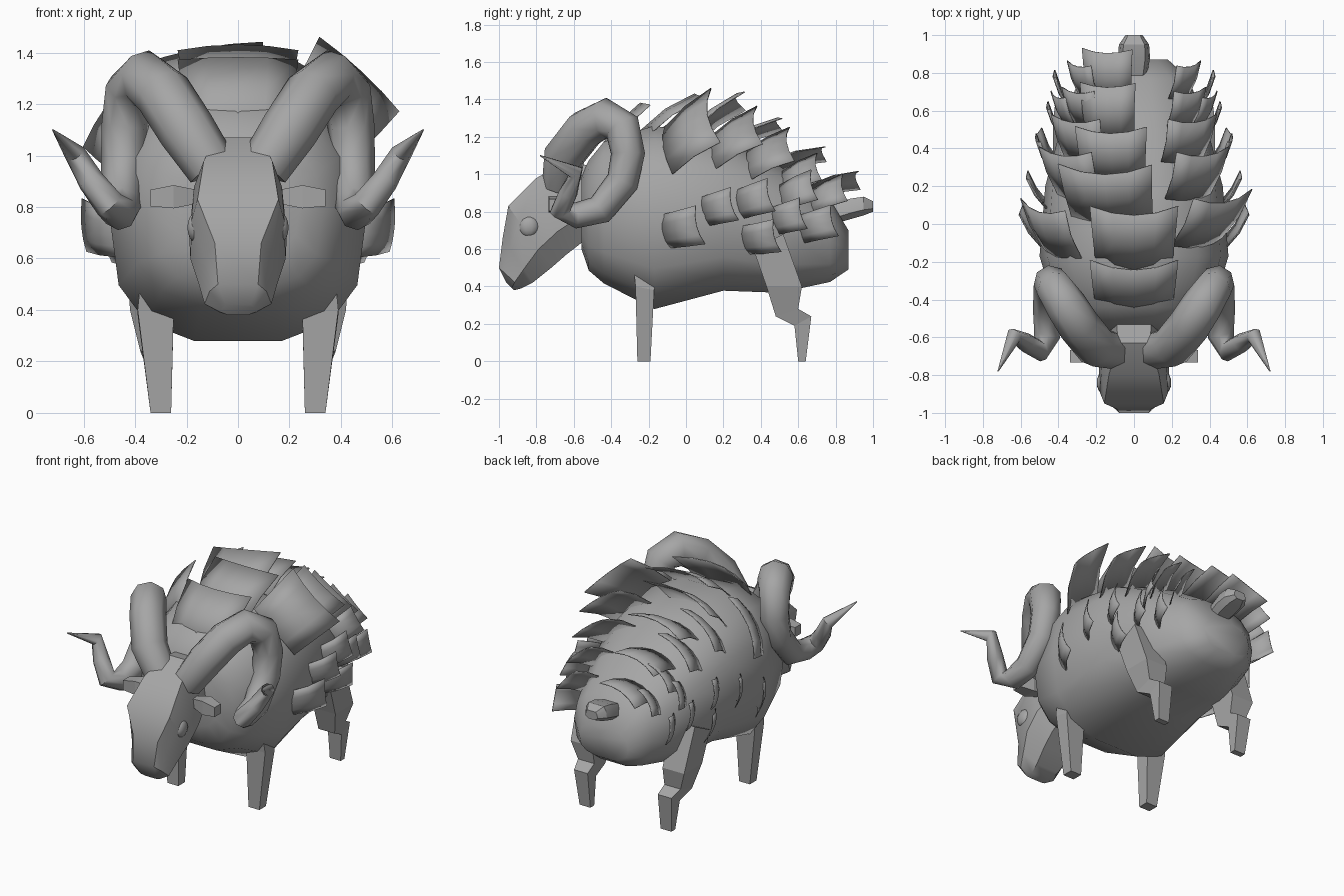
import bpy
import bmesh
import math
from mathutils import Vector

default_cube = bpy.data.objects.get("Cube")
if default_cube:
    bpy.data.objects.remove(default_cube, do_unlink=True)

# One flat stone grey for the whole animal
GREY = (0.38, 0.38, 0.38, 1)
grey = bpy.data.materials.new("stone grey")
grey.use_nodes = True
grey.diffuse_color = GREY
grey.node_tree.nodes["Principled BSDF"].inputs["Base Color"].default_value = GREY


def add_object(name, bm, mirror=False, smooth_angle=None):
    """Turn a bmesh into an object, optionally mirrored across x."""
    mesh = bpy.data.meshes.new(name)
    bm.to_mesh(mesh)
    bm.free()
    mesh.materials.append(grey)
    if smooth_angle:
        mesh.shade_smooth()
        mesh.set_sharp_from_angle(angle=math.radians(smooth_angle))
    obj = bpy.data.objects.new(name, mesh)
    bpy.context.collection.objects.link(obj)
    if mirror:
        obj.modifiers.new("Mirror", "MIRROR").use_mirror_merge = False
    return obj


def loft(name, rings, **options):
    """Skin a capped surface over a list of equal-sized point rings."""
    bm = bmesh.new()
    loops = [[bm.verts.new(p) for p in ring] for ring in rings]
    for first, second in zip(loops, loops[1:]):
        for i in range(len(first)):
            j = (i + 1) % len(first)
            bm.faces.new((first[i], first[j], second[j], second[i]))
    bm.faces.new(loops[0])
    bm.faces.new(loops[-1])
    bmesh.ops.recalc_face_normals(bm, faces=bm.faces)
    return add_object(name, bm, **options)


# Body stations: y, half width, bottom z, top z
BODY = [(-.56, .24, .6, 1), (-.52, .33, .48, 1.08), (-.44, .42, .41, 1.18),
        (-.17, .5, .27, 1.27), (.2, .47, .37, 1.2), (.5, .39, .36, 1.05),
        (.77, .29, .42, .87), (.87, .18, .49, .7)]


def body_station(y):
    for a, b in zip(BODY, BODY[1:]):
        if y <= b[0]:
            t = (y - a[0]) / (b[0] - a[0])
            return [p + (q - p) * t for p, q in zip(a, b)]
    return BODY[-1]


def body_point(y, angle):
    """Point on the body, flatter below; angle runs from the spine round to +x."""
    y, width, bottom, top = body_station(y)
    s, c = math.sin(angle), math.cos(angle)
    power = .82 if c > 0 else .72
    x = width * math.copysign(abs(s) ** power, s)
    z = (bottom + top) / 2 + (top - bottom) / 2 * math.copysign(abs(c) ** power, c)
    return Vector((x, y, z))


SIDES = 14
loft("body", [[body_point(st[0], math.tau * (i + .5) / SIDES) for i in range(SIDES)]
              for st in BODY], smooth_angle=60)

# Head: top point (y, z), bottom point (y, z), half width, crown width factor
HEAD = [((-.45, 1.03), (-.45, .66), .15, .6), ((-.63, 1.07), (-.55, .64), .16, .55),
        ((-.8, .98), (-.64, .57), .19, .7), ((-.95, .83), (-.72, .5), .185, .85),
        ((-.98, .66), (-.82, .42), .15, .6), ((-1, .5), (-.88, .39), .13, .6),
        ((-.96, .42), (-.92, .38), .07, .7)]


def section(crown):
    """Eight-sided outline as (across, up) factors."""
    half = [(crown, 1), ((crown + 1.1) / 2, .75), (1, .3), (.55, 0)]
    return half + [(-u, v) for u, v in reversed(half)]


def head_ring(top, bottom, width, crown):
    return [(u * width, bottom[0] + (top[0] - bottom[0]) * v,
             bottom[1] + (top[1] - bottom[1]) * v) for u, v in section(crown)]


loft("head", [head_ring(*station) for station in HEAD], smooth_angle=36)

# Eyes
bm = bmesh.new()
bmesh.ops.create_uvsphere(bm, u_segments=10, v_segments=8, radius=.05)
bmesh.ops.scale(bm, vec=(.6, 1.1, 1.1), verts=bm.verts)
bmesh.ops.translate(bm, vec=(.168, -.84, .72), verts=bm.verts)
add_object("eyes", bm, mirror=True, smooth_angle=60)


def box_ring(x0, x1, front, back):
    """Four-cornered leg section between a front and a back (y, z) point."""
    return [(x0, *front), (x1, *front), (x1, *back), (x0, *back)]


# Legs
loft("front_legs", [box_ring(.3, .38, (-.28, .5), (-.16, .5)),
                    box_ring(.25, .39, (-.27, .4), (-.17, .38)),
                    box_ring(.26, .34, (-.26, 0), (-.19, 0))], mirror=True)
loft("hind_legs", [box_ring(.26, .43, (.36, .6), (.52, .68)),
                   box_ring(.26, .42, (.43, .4), (.62, .4)),
                   box_ring(.26, .38, (.48, .24), (.6, .28)),
                   box_ring(.26, .36, (.58, .19), (.67, .24)),
                   box_ring(.26, .34, (.6, 0), (.64, 0))], mirror=True)

# Ears
loft("ears", [[(x, y + dy * r, z + dz * r) for dy, dz in ((-1, -1), (1, -1), (1, 1), (-1, 1))]
              for x, y, z, r in ((.15, -.68, .84, .025), (.25, -.69, .84, .045),
                                 (.34, -.7, .835, .032))], mirror=True)

# Tail
loft("tail", [[(u * w, y, z + v * h) for u, v in section(.7)]
              for y, w, z, h in ((.74, .06, .72, .1), (.88, .085, .76, .11),
                                 (.95, .08, .78, .1), (1, .045, .8, .055))],
     smooth_angle=30)


def tube(name, path, sides, **options):
    """Sweep a polygon along (point, radius) pairs."""
    points = [Vector(p) for p, _ in path]
    rings, across = [], Vector((1, 0, 0))
    for i, (_, radius) in enumerate(path):
        ahead = points[min(i + 1, len(points) - 1)]
        along = (ahead - points[max(i - 1, 0)]).normalized()
        across = (across - along * across.dot(along)).normalized()
        side = along.cross(across)
        turns = [math.tau * k / sides for k in range(sides)]
        rings.append([points[i] + (across * math.cos(a) + side * math.sin(a)) * radius
                      for a in turns])
    return loft(name, rings, **options)


# Curled horns with a flicked-out tip
tube("horns", [((.1, -.67, .95), .1), ((.2, -.65, 1.1), .112), ((.29, -.54, 1.24), .112),
               ((.36, -.43, 1.3), .11), ((.42, -.34, 1.25), .1),
               ((.44, -.31, 1.11), .092), ((.445, -.34, .96), .088),
               ((.455, -.46, .81), .08), ((.46, -.59, .78), .07),
               ((.5, -.67, .81), .06), ((.57, -.63, .9), .052),
               ((.635, -.59, 1.01), .042), ((.72, -.78, 1.1), .003)],
     8, mirror=True, smooth_angle=50)


def plate(bm, y, degrees, width, length, lift):
    """One broad flared scale rooted in the body and rising backwards."""
    angle = math.radians(degrees)
    radial = Vector((math.sin(angle), 0, math.cos(angle)))
    along = (Vector((0, 1, .25 * abs(radial.x))) + radial * lift).normalized()
    normal = (radial - along * radial.dot(along)).normalized()
    across = along.cross(normal)
    root = body_point(y, angle) - normal * .01
    steps = (-1, -.5, 0, .5, 1)
    rows = []
    for t in (0, .5, 1):
        flare = width / 2 * (.88 + .14 * t)
        rows.append([bm.verts.new(root + across * (s * flare)
                                  + along * (length * t + .06 * width * t * s * s)
                                  - normal * (width * .1 * s * s)
                                  + normal * (length * .06 * math.sin(math.pi * t)))
                     for s in steps])
    for low, high in zip(rows, rows[1:]):
        for i in range(len(steps) - 1):
            bm.faces.new((low[i], low[i + 1], high[i + 1], high[i]))


def scale_group(name, plates, mirror=False):
    bm = bmesh.new()
    for values in plates:
        plate(bm, *values)
    obj = add_object(name, bm, mirror=mirror, smooth_angle=30)
    obj.modifiers.new("Thickness", "SOLIDIFY").thickness = .006


# Scales: y, angle from the spine, width, length, lift
scale_group("spine_scales", [
    (-.49, 0, .46, .36, 1.15), (-.25, 0, .46, .35, .68), (0, -11, .5, .32, .72),
    (.22, -10, .38, .28, .42), (.44, -15, .3, .29, .2), (.65, -20, .28, .26, .18)])
scale_group("shoulder_scales", [
    (-.13, 43, .42, .32, .8), (-.18, -54, .4, .28, .5)])
scale_group("flank_scales", [
    (.12, 36, .34, .28, .55), (.32, 35, .31, .24, .42),
    (.51, 40, .22, .2, .4), (.66, 48, .19, .19, .4), (.5, 64, .18, .19, .45)], mirror=True)
scale_group("belly_scales", [
    (-.13, 95, .21, .22, .68), (.08, 89, .18, .19, .65), (.27, 83, .18, .19, .5),
    (.3, 101, .18, .19, .55), (.46, 87, .17, .17, .5), (.6, 88, .17, .2, .5)], mirror=True)
